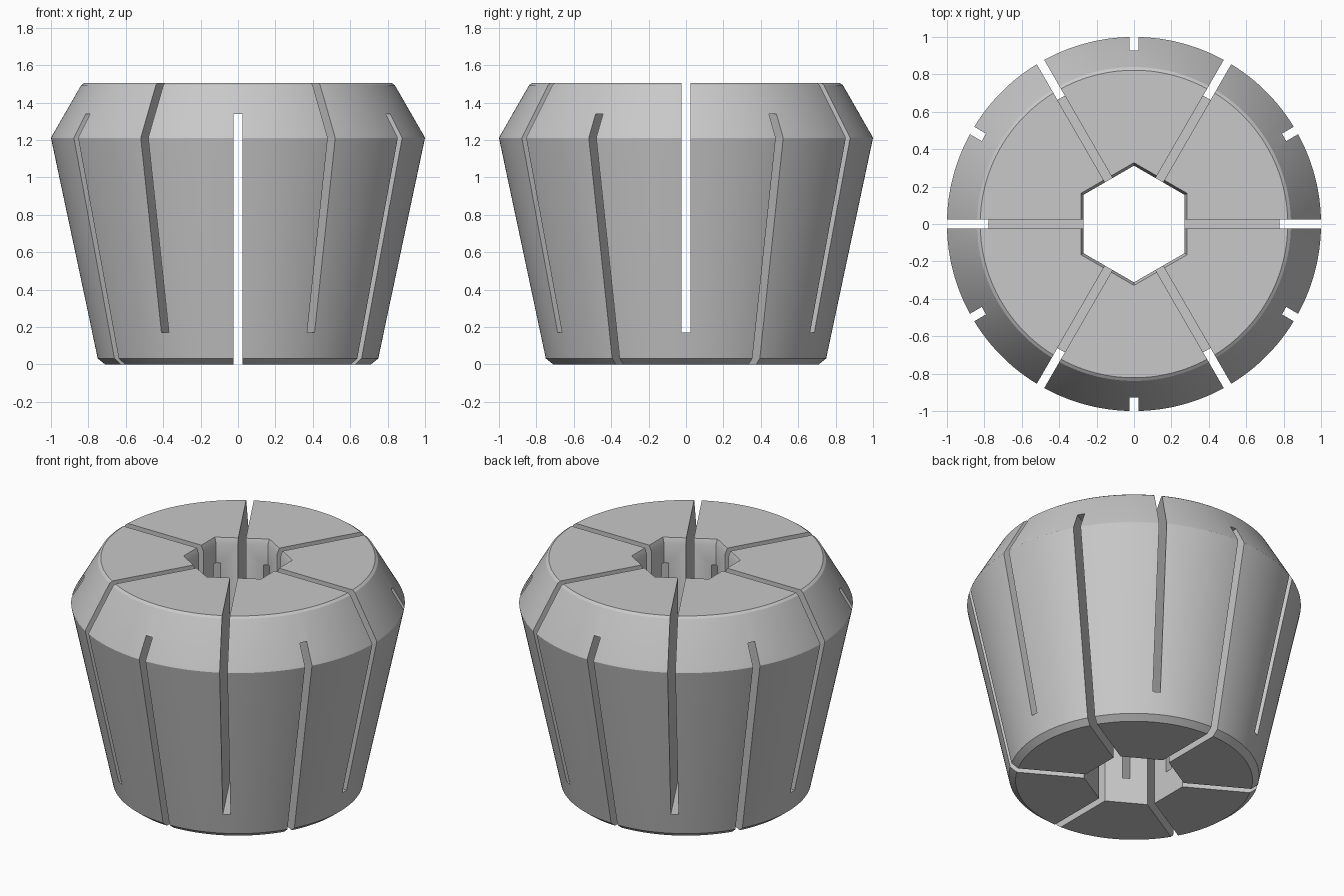
import bpy
import bmesh
from math import sin, cos, pi, radians
from mathutils import Matrix, Vector

if "Cube" in bpy.data.objects:
    bpy.data.objects.remove(bpy.data.objects["Cube"])

SLOT_WIDTH = 0.046
HEIGHT = 1.505

steel = bpy.data.materials.new("plain grey steel")
steel.use_nodes = True
grey = (0.58, 0.58, 0.58, 1)
steel.diffuse_color = grey
steel.node_tree.nodes["Principled BSDF"].inputs["Base Color"].default_value = grey


def add_object(name, bm):
    bmesh.ops.recalc_face_normals(bm, faces=bm.faces)
    mesh = bpy.data.meshes.new(name)
    bm.to_mesh(mesh)
    bm.free()
    obj = bpy.data.objects.new(name, mesh)
    bpy.context.collection.objects.link(obj)
    return obj


def stacked_rings(name, profile, sides, phase=0.0):
    """Closed solid from (radius, height) rings with the given side count."""
    bm = bmesh.new()
    rings = []
    for r, z in profile:
        angles = [phase + 2 * pi * i / sides for i in range(sides)]
        rings.append([bm.verts.new((r * cos(a), r * sin(a), z)) for a in angles])
    for low, high in zip(rings, rings[1:]):
        for i in range(sides):
            j = (i + 1) % sides
            bm.faces.new((low[i], low[j], high[j], high[i]))
    bm.faces.new(rings[0])
    bm.faces.new(rings[-1])
    return add_object(name, bm)


def slot_cutter(name, angle, bottom, top):
    """Thin slab across the whole diameter."""
    bm = bmesh.new()
    bmesh.ops.create_cube(bm, size=1)
    bmesh.ops.scale(bm, vec=Vector((2.4, SLOT_WIDTH, top - bottom)), verts=bm.verts)
    bmesh.ops.translate(bm, vec=Vector((0, 0, (top + bottom) / 2)), verts=bm.verts)
    bmesh.ops.rotate(bm, matrix=Matrix.Rotation(radians(angle), 3, "Z"), verts=bm.verts)
    return add_object(name, bm)


# Double-tapered collet body
body = stacked_rings("collet_body", [
    (0.71, 0), (0.75, 0.032), (0.998, 1.2), (1.0, 1.21), (0.996, 1.22),
    (0.839, 1.493), (0.822, HEIGHT)], 180)
body.data.materials.append(steel)

# Hexagonal bore with a small chamfer at the mouth
cutters = [stacked_rings("bore_cutter", [
    (0.312, -0.2), (0.312, HEIGHT - 0.035), (0.328, HEIGHT), (0.328, HEIGHT + 0.2)],
    6, radians(30))]

# Alternating slots, open at the top and open at the bottom
for k in range(3):
    cutters.append(slot_cutter("top_slot_cutter", 60 * k, 0.17, HEIGHT + 0.2))
    cutters.append(slot_cutter("bottom_slot_cutter", 30 + 60 * k, -0.2, 1.34))

bpy.ops.object.select_all(action="DESELECT")
body.select_set(True)
bpy.context.view_layer.objects.active = body
for cutter in cutters:
    cutter.hide_render = True
    mod = body.modifiers.new("cut", "BOOLEAN")
    mod.operation = "DIFFERENCE"
    mod.solver = "EXACT"
    mod.object = cutter
    bpy.ops.object.modifier_apply(modifier=mod.name)
    bpy.data.objects.remove(cutter)

bpy.ops.object.shade_smooth_by_angle(angle=radians(22))
